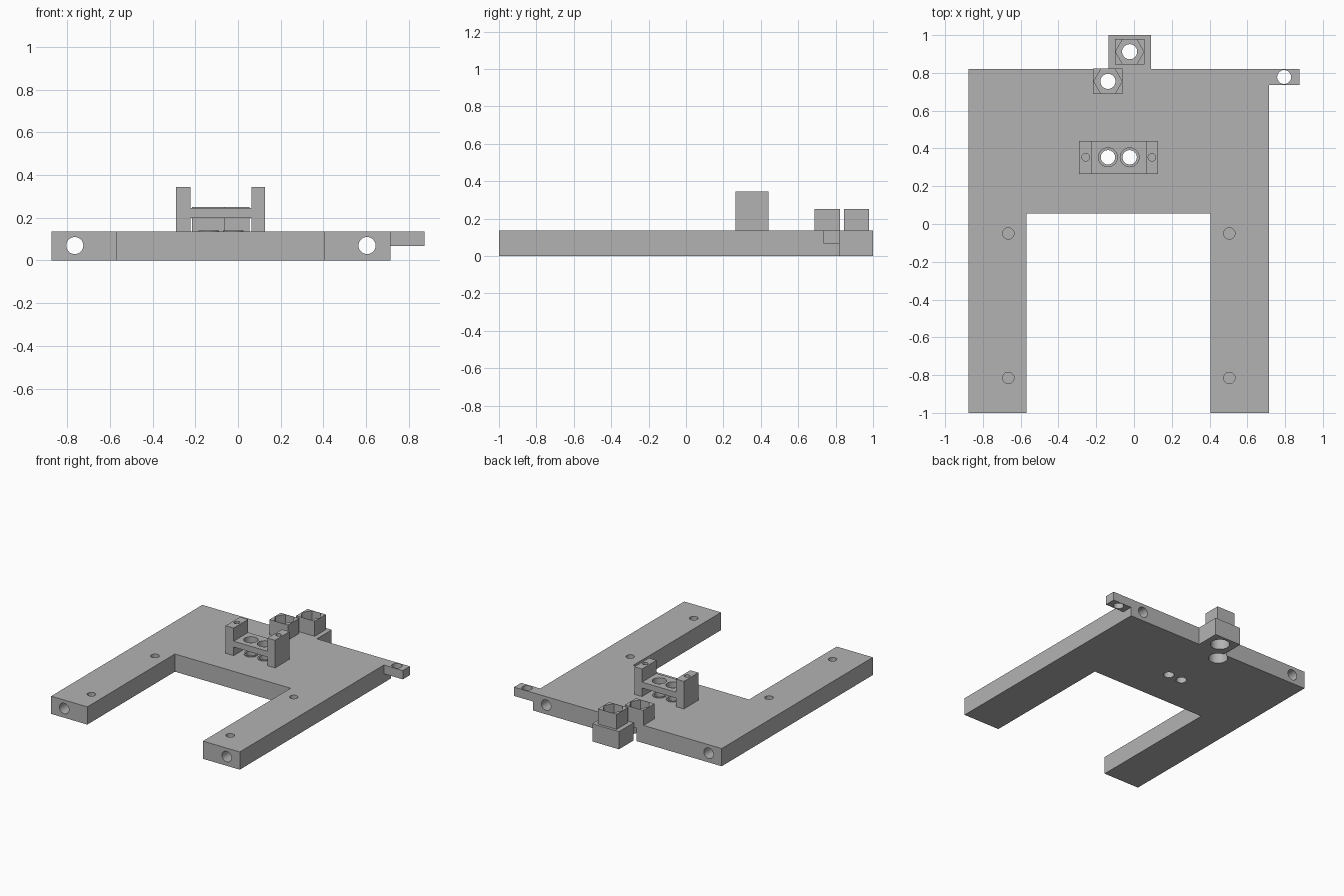
import bpy
import bmesh
import math
from mathutils import Matrix, Vector

default = bpy.data.objects.get("Cube")
if default:
    bpy.data.objects.remove(default, do_unlink=True)

GREY = (0.45, 0.45, 0.45, 1.0)
grey = bpy.data.materials.new("plain grey")
grey.use_nodes = True
grey.diffuse_color = GREY
grey.node_tree.nodes["Principled BSDF"].inputs["Base Color"].default_value = GREY


def finish(bm, name):
    bmesh.ops.recalc_face_normals(bm, faces=bm.faces)
    mesh = bpy.data.meshes.new(name)
    bm.to_mesh(mesh)
    bm.free()
    mesh.materials.append(grey)
    obj = bpy.data.objects.new(name, mesh)
    bpy.context.scene.collection.objects.link(obj)
    return obj


def prism(name, outline, z0, z1):
    bm = bmesh.new()
    face = bm.faces.new([bm.verts.new((x, y, z0)) for x, y in outline])
    top = bmesh.ops.extrude_face_region(bm, geom=[face])["geom"]
    verts = [v for v in top if isinstance(v, bmesh.types.BMVert)]
    bmesh.ops.translate(bm, verts=verts, vec=(0, 0, z1 - z0))
    return finish(bm, name)


def box(name, x0, x1, y0, y1, z0, z1):
    return prism(name, [(x0, y0), (x1, y0), (x1, y1), (x0, y1)], z0, z1)


def rod(name, start, end, radius, sides=32):
    a, b = Vector(start), Vector(end)
    turn = (b - a).to_track_quat('Z', 'Y').to_matrix().to_4x4()
    if abs((b - a).normalized().z) > 0.99:
        turn = Matrix.Identity(4)
    bm = bmesh.new()
    bmesh.ops.create_cone(bm, cap_ends=True, segments=sides, radius1=radius,
                          radius2=radius, depth=(b - a).length,
                          matrix=Matrix.Translation((a + b) / 2) @ turn)
    return finish(bm, name)


def drill(obj, start, end, radius, sides=32):
    cutter = rod("cutter", start, end, radius, sides)
    cutter.hide_render = True
    mod = obj.modifiers.new("hole", 'BOOLEAN')
    mod.operation = 'DIFFERENCE'
    mod.solver = 'EXACT'
    mod.object = cutter
    bpy.context.view_layer.objects.active = obj
    bpy.ops.object.modifier_apply(modifier=mod.name)
    bpy.data.objects.remove(cutter, do_unlink=True)


def drill_z(obj, x, y, z0, z1, radius, sides=32):
    drill(obj, (x, y, z0), (x, y, z1), radius, sides)


TOP = 0.135
NUTS = [("front", -0.138, 0.755), ("rear", -0.023, 0.912)]
ROD_X = (-0.138, -0.023)
ROD_Y = 0.353

# U-shaped base with the small block on its rear edge
base = prism("base_plate", [
    (-0.875, -1), (-0.57, -1), (-0.57, 0.055), (0.405, 0.055), (0.405, -1),
    (0.715, -1), (0.715, 0.82), (0.09, 0.82), (0.09, 1), (-0.135, 1),
    (-0.135, 0.82), (-0.875, 0.82)], 0, TOP)

# Long bores through both legs
for x in (-0.765, 0.605):
    drill(base, (x, -1.1, 0.07), (x, 1.1, 0.07), 0.04)

# Blind screw holes in the legs
for x in (-0.665, 0.505):
    for y in (-0.815, -0.05):
        drill_z(base, x, y, 0.04, 0.2, 0.03)

# Bolt holes with wide recesses underneath
for _, x, y in NUTS:
    drill_z(base, x, y, -0.1, 0.1, 0.068)
    drill_z(base, x, y, 0.05, 0.2, 0.04)

# Middle through holes
for x in ROD_X:
    drill_z(base, x, ROD_Y, -0.1, 0.2, 0.038)

# Raised rims round the middle holes
for side, x in zip(("right", "left"), ROD_X):
    rim = rod(side + "_hole_rim", (x, ROD_Y, TOP - 0.002), (x, ROD_Y, TOP + 0.006), 0.048)
    drill_z(rim, x, ROD_Y, 0, 0.3, 0.038)

# Side tab with hole
tab = box("side_tab", 0.715, 0.875, 0.735, 0.82, 0.068, TOP)
drill_z(tab, 0.795, 0.778, 0, 0.3, 0.037)

# Nut holders with hexagonal pockets
for label, x, y in NUTS:
    holder = box(label + "_nut_holder", x - 0.078, x + 0.078,
                 y - 0.0675, y + 0.0675, TOP, 0.25)
    bm = bmesh.new()
    pocket = prism("pocket", [(x + 0.075 * math.cos(math.pi * k / 3),
                               y + 0.075 * math.sin(math.pi * k / 3))
                              for k in range(6)], 0.165, 0.3)
    bm.free()
    mod = holder.modifiers.new("pocket", 'BOOLEAN')
    mod.operation = 'DIFFERENCE'
    mod.solver = 'EXACT'
    mod.object = pocket
    bpy.context.view_layer.objects.active = holder
    bpy.ops.object.modifier_apply(modifier=mod.name)
    bpy.data.objects.remove(pocket, do_unlink=True)
    drill_z(holder, x, y, 0.1, 0.3, 0.04)

# Bracket: two posts with screw holes, joined by a drilled bridge
for side, x0, x1 in (("right", -0.29, -0.222), ("left", 0.063, 0.127)):
    post = box(side + "_bracket_post", x0, x1, 0.265, 0.44, TOP, 0.345)
    drill_z(post, (x0 + x1) / 2, ROD_Y, 0.25, 0.4, 0.02)
bridge = box("bracket_bridge", -0.222, 0.063, 0.265, 0.44, 0.2, 0.245)
for x in ROD_X:
    drill_z(bridge, x, ROD_Y, 0.1, 0.3, 0.05)

# Smooth hole walls, crisp edges elsewhere
for obj in bpy.context.scene.objects:
    obj.select_set(obj.type == 'MESH')
bpy.ops.object.shade_smooth_by_angle(angle=math.radians(30))
